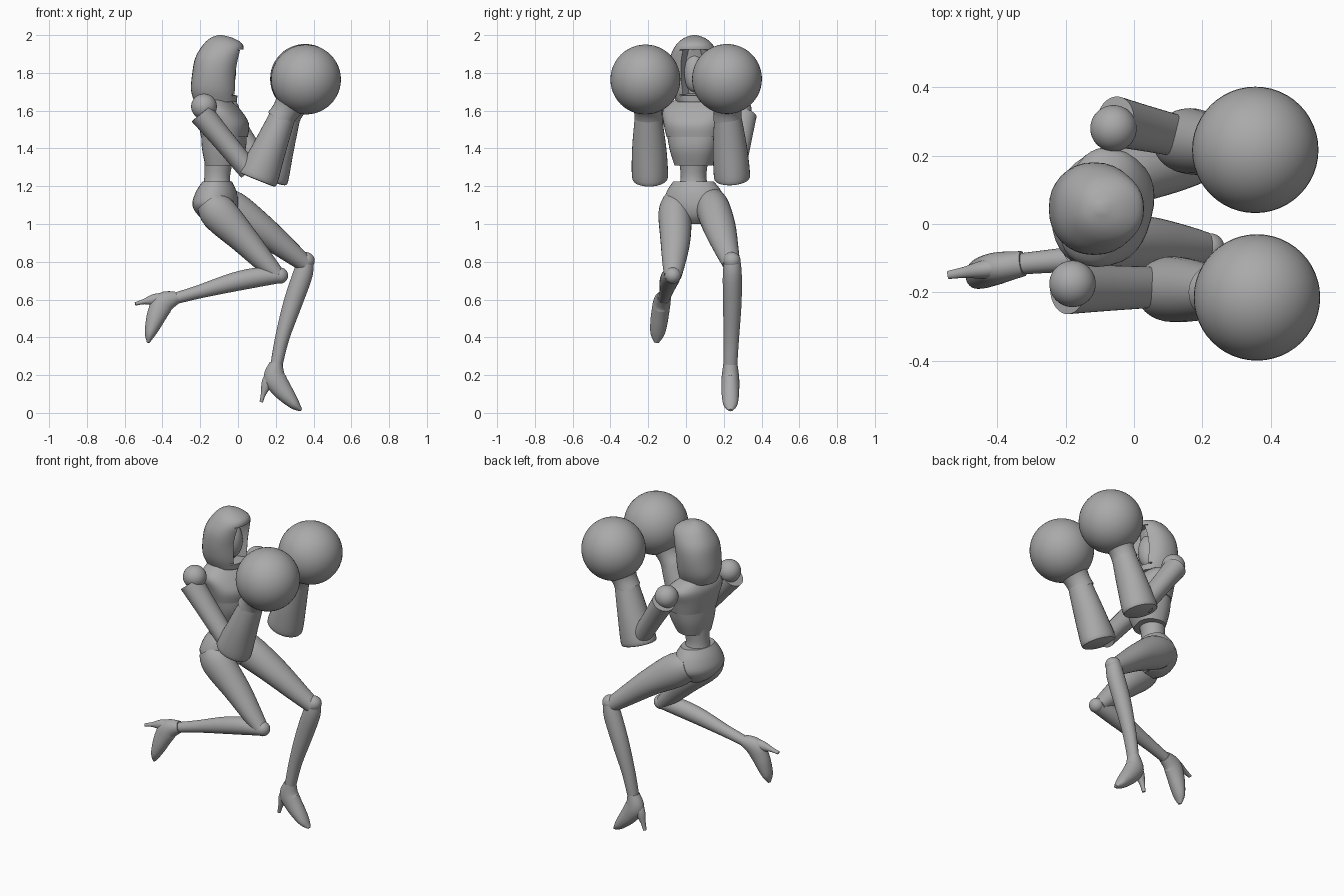
import bpy, bmesh, math
from mathutils import Vector

cube = bpy.data.objects.get("Cube")
if cube:
    bpy.data.objects.remove(cube, do_unlink=True)

grey = bpy.data.materials.new("plain grey")
grey.use_nodes = True
COLOUR = (0.4, 0.4, 0.4, 1)
grey.diffuse_color = COLOUR
grey.node_tree.nodes["Principled BSDF"].inputs["Base Color"].default_value = COLOUR


def finish(name, bm, angle=35):
    bmesh.ops.recalc_face_normals(bm, faces=bm.faces[:])
    mesh = bpy.data.meshes.new(name)
    bm.to_mesh(mesh)
    bm.free()
    mesh.materials.append(grey)
    mesh.shade_smooth()
    mesh.set_sharp_from_angle(angle=math.radians(angle))
    obj = bpy.data.objects.new(name, mesh)
    bpy.context.scene.collection.objects.link(obj)
    return obj


def ball(name, centre, size, scale=(1, 1, 1)):
    bm = bmesh.new()
    bmesh.ops.create_uvsphere(bm, u_segments=48, v_segments=24, radius=size)
    bmesh.ops.scale(bm, vec=scale, verts=bm.verts[:])
    bmesh.ops.translate(bm, vec=centre, verts=bm.verts[:])
    return finish(name, bm)


def smooth_rows(rows, steps):
    """Catmull-Rom interpolation of every number in the rows."""
    out = []
    for i in range(len(rows) - 1):
        quad = (rows[max(i - 1, 0)], rows[i], rows[i + 1], rows[min(i + 2, len(rows) - 1)])
        for s in range(steps):
            t = s / steps
            out.append([b + 0.5 * t * (c - a + t * (2*a - 5*b + 4*c - d + t * (3*(b - c) + d - a)))
                        for a, b, c, d in zip(*quad)])
    return out + [list(rows[-1])]


def loft_mesh(rows, side=(0, 1, 0), upright=False, power=2, steps=4, sides=32):
    """Rows are x, y, z, depth radius, side radius."""
    rows = smooth_rows(rows, steps)
    points = [Vector(r[:3]) for r in rows]
    bm = bmesh.new()
    rings = []
    for i, (p, row) in enumerate(zip(points, rows)):
        along = points[min(i + 1, len(points) - 1)] - points[max(i - 1, 0)]
        along = Vector((0, 0, 1)) if upright else along.normalized()
        across = Vector(side)
        across = (across - along * across.dot(along)).normalized()
        depth = across.cross(along)
        ring = []
        for k in range(sides):
            a = math.tau * k / sides
            c, s = (math.copysign(abs(f) ** (2 / power), f) for f in (math.cos(a), math.sin(a)))
            ring.append(bm.verts.new(p + depth * c * max(row[3], .003)
                                     + across * s * max(row[4], .003)))
        rings.append(ring)
    for low, high in zip(rings, rings[1:]):
        for k in range(sides):
            n = (k + 1) % sides
            bm.faces.new((low[k], low[n], high[n], high[k]))
    bm.faces.new(rings[0][::-1])
    bm.faces.new(rings[-1])
    bmesh.ops.recalc_face_normals(bm, faces=bm.faces[:])
    return bm


def loft(name, rows, **options):
    return finish(name, loft_mesh(rows, **options))


# Torso, turned a little to its right
TURN = (.25, .97, 0)
body = dict(side=TURN, upright=True)
loft("ribcage", [(-.085, .04, 1.31, .085, .1), (-.075, .043, 1.4, .112, .13),
                 (-.075, .045, 1.5, .115, .148)], power=2.4, **body)
loft("chest_plate", [(-.072, .045, 1.46, .118, .147), (-.075, .045, 1.53, .127, .163),
                     (-.1, .05, 1.6, .108, .175), (-.115, .05, 1.645, .08, .13),
                     (-.12, .05, 1.67, .06, .07)], power=2.4, **body)
loft("neck", [(-.115, .048, 1.64, .055, .055), (-.11, .046, 1.7, .045, .045),
              (-.1, .045, 1.78, .045, .045)], **body)
loft("waist", [(-.11, .04, 1.18, .08, .085), (-.11, .04, 1.25, .068, .068),
               (-.1, .04, 1.35, .078, .08)], **body)
loft("pelvis", [(-.11, .04, 1.225, .075, .11), (-.115, .043, 1.17, .105, .148),
                (-.12, .045, 1.1, .118, .165), (-.11, .048, 1.04, .095, .11),
                (-.1, .05, 1.0, .05, .045)], **body)

# Hood with a sunken opening, and the face inside it
bm = loft_mesh([(-.118, .045, 1.645, .112, .095), (-.125, .045, 1.71, .124, .122),
                (-.12, .045, 1.8, .122, .135), (-.105, .045, 1.88, .121, .13),
                (-.08, .045, 1.945, .108, .1), (-.085, .045, 1.982, .065, .06),
                (-.095, .045, 2.0, .012, .012)], upright=True, power=2.2)
bm.normal_update()
opening = [f for f in bm.faces if 1.68 < f.calc_center_median().z < 1.93
           and f.calc_center_median().x > -.06 and abs(f.calc_center_median().y - .045) < .075]
bmesh.ops.inset_region(bm, faces=opening, thickness=.008, depth=0)
bmesh.ops.inset_region(bm, faces=opening, thickness=.006, depth=-.055)
finish("hood", bm)
ball("face", (-.065, .045, 1.8), .06, (.9, .95, 1.7))

# Arms and round gloves
ARMS = {
    "left": dict(shoulder=(-.06, .28, 1.6), top=(-.055, .3, 1.575), elbow=(.14, .255, 1.28),
                 cuff=(.155, .245, 1.235), wrist=(.265, .22, 1.58), glove=(.355, .217, 1.768)),
    "right": dict(shoulder=(-.18, -.175, 1.622), top=(-.195, -.19, 1.585), elbow=(.06, -.185, 1.28),
                  cuff=(.1, -.19, 1.235), wrist=(.24, -.2, 1.58), glove=(.36, -.215, 1.765)),
}


def between(a, b, stops):
    """Rows along a straight line; stops are fraction, depth radius, side radius."""
    a, b = Vector(a), Vector(b)
    return [(*a.lerp(b, t), d, s) for t, d, s in stops]


for which, p in ARMS.items():
    ball(which + "_shoulder", p["shoulder"], .068)
    loft(which + "_upper_arm", between(p["top"], p["elbow"],
         [(0, .066, .074), (.45, .059, .067), (1, .055, .06)]))
    loft(which + "_forearm", between(p["cuff"], p["wrist"],
         [(0, .098, .085), (.07, .108, .096), (.5, .088, .09), (1, .068, .07)]))
    loft(which + "_glove_cuff", between(p["wrist"], p["glove"],
         [(-.15, .074, .075), (.1, .072, .074), (.35, .088, .088), (.6, .12, .12)]))
    ball(which + "_glove", p["glove"], .185)

# Legs
loft("right_thigh", [(-.15, -.05, 1.12, .075, .075), (-.1, -.058, 1.055, .098, .088),
                     (.03, -.056, .92, .077, .08), (.14, -.064, .8, .057, .062),
                     (.21, -.07, .725, .042, .046)])
loft("right_shin", [(.235, -.07, .725, .036, .04), (.12, -.08, .72, .051, .05),
                    (-.02, -.092, .693, .05, .048), (-.2, -.105, .643, .036, .036),
                    (-.335, -.117, .605, .03, .031)])
loft("left_thigh", [(-.12, .125, 1.12, .08, .08), (-.03, .145, 1.075, .1, .09),
                    (.12, .18, .975, .08, .085), (.26, .215, .865, .06, .064),
                    (.355, .24, .79, .045, .047)])
loft("left_shin", [(.362, .245, .825, .036, .04), (.345, .245, .74, .052, .05),
                   (.29, .245, .58, .05, .049), (.235, .24, .4, .038, .041),
                   (.203, .235, .25, .032, .036)])
ball("right_knee", (.222, -.07, .727), .043)
ball("left_knee", (.36, .243, .805), .046)

# High-heeled feet: offset along x, offset along z, depth radius, side radius
SHOE = [(0, .012, .034, .037), (-.01, -.06, .058, .046), (.02, -.115, .054, .047),
        (.06, -.165, .043, .045), (.1, -.21, .027, .036), (.132, -.238, .007, .012)]
HEEL = [(-.03, -.06, .034, .03), (-.05, -.1, .03, .026), (-.068, -.15, .014, .016),
        (-.08, -.195, .009, .012)]


def foot(which, ankle, angle, drift):
    c, s = math.cos(angle), math.sin(angle)
    for part, shape in (("shoe", SHOE), ("heel", HEEL)):
        loft(which + "_" + part, [(ankle[0] + c * x - s * z, ankle[1] + drift * z,
                                   ankle[2] + s * x + c * z, d, w) for x, z, d, w in shape])


foot("left", (.203, .235, .252), 0, 0)
foot("right", (-.335, -.118, .605), math.radians(-60), .16)
